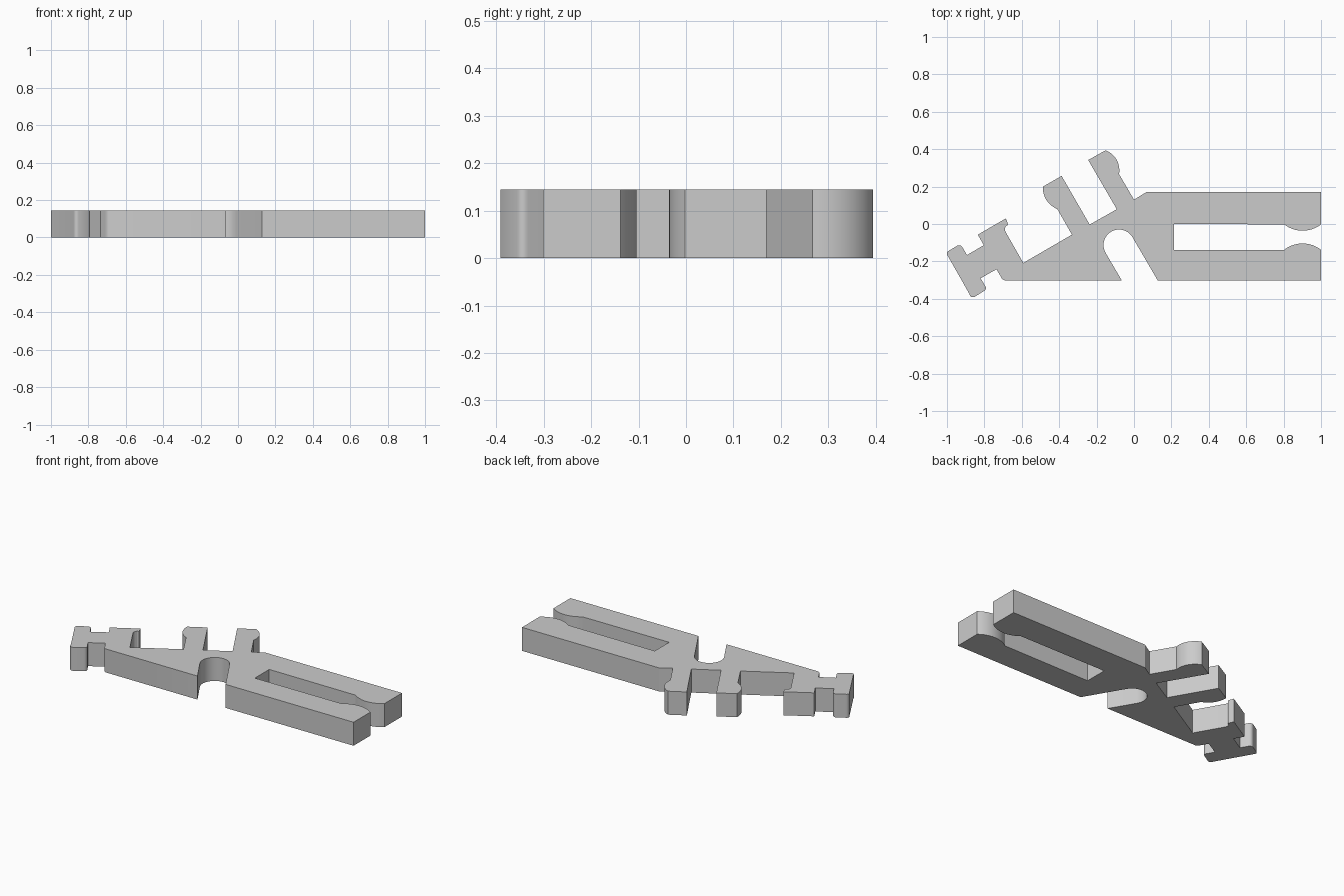
import bpy, bmesh, math
from mathutils import Vector

THICKNESS = 0.145
JAW_AXIS = -0.07

cube = bpy.data.objects.get("Cube")
if cube:
    bpy.data.objects.remove(cube, do_unlink=True)


def arc(start, via, end, steps=12):
    """Points on the circular arc from start to end that passes through via."""
    a, b, c = Vector(start), Vector(via), Vector(end)
    u, v = b - a, c - a
    d = 2 * u.cross(v)
    centre = a + Vector((v.y * u.dot(u) - u.y * v.dot(v),
                         u.x * v.dot(v) - v.x * u.dot(u))) / d
    spoke = a - centre
    first = math.atan2(spoke.y, spoke.x)
    last = math.atan2(c.y - centre.y, c.x - centre.x)
    turn = (last - first) % math.tau
    if d < 0:
        turn -= math.tau
    radius = spoke.length
    return [(centre.x + radius * math.cos(first + turn * i / steps),
             centre.y + radius * math.sin(first + turn * i / steps))
            for i in range(steps + 1)]


def mirror_jaw(points):
    """Reflect points across the slot axis and reverse their order."""
    return [(x, 2 * JAW_AXIS - y) for x, y in reversed(points)]


def make_material(name, colour):
    material = bpy.data.materials.new(name)
    material.use_nodes = True
    material.diffuse_color = colour
    material.node_tree.nodes["Principled BSDF"].inputs["Base Color"].default_value = colour
    return material


def extrude_outline(name, outline, height, material):
    """Turn a flat closed outline into a solid plate standing on the ground."""
    bm = bmesh.new()
    base = bm.faces.new([bm.verts.new((x, y, 0)) for x, y in outline])
    grown = bmesh.ops.extrude_face_region(bm, geom=[base], use_keep_orig=True)
    top = [v for v in grown["geom"] if isinstance(v, bmesh.types.BMVert)]
    bmesh.ops.translate(bm, verts=top, vec=(0, 0, height))
    bmesh.ops.recalc_face_normals(bm, faces=bm.faces[:])
    mesh = bpy.data.meshes.new(name)
    bm.to_mesh(mesh)
    bm.free()
    mesh.materials.append(material)
    plate = bpy.data.objects.new(name, mesh)
    bpy.context.collection.objects.link(plate)
    bpy.context.view_layer.objects.active = plate
    plate.select_set(True)
    bpy.ops.object.shade_smooth_by_angle(angle=math.radians(30))
    return plate


# Clamp jaws: the lower finger with its rounded bump, mirrored for the upper one
lower_jaw = arc((1, -0.138), (0.9, -0.104), (0.803, -0.138)) + [(0.213, -0.14)]
jaws = [(1, -0.302)] + lower_jaw + mirror_jaw(lower_jaw) + [(1, 0.17)]

# Shoulder behind the jaws and the two slanted prongs with hooked tips
shoulder = [(0.065, 0.17), (0, 0.13)]
inner_prong = (arc((-0.08, 0.267), (-0.094, 0.345), (-0.152, 0.394))
               + [(-0.245, 0.342), (-0.092, 0.079)])
outer_prong = ([(-0.237, -0.003), (-0.387, 0.257)]
               + arc((-0.487, 0.2), (-0.467, 0.126), (-0.41, 0.08))
               + [(-0.332, -0.057)])

# Sloping arm, tail hook and the small head at the far end
tail_hook = ([(-0.592, -0.208)]
             + arc((-0.685, -0.045), (-0.69, -0.02), (-0.672, -0.005), 4)
             + [(-0.685, 0.03), (-0.835, -0.057), (-0.803, -0.113)])
head = ([(-0.893, -0.166)]
        + arc((-0.918, -0.123), (-0.93, -0.114), (-0.947, -0.117), 4)
        + arc((-0.99, -0.143), (-1, -0.153), (-0.997, -0.168), 4)
        + arc((-0.88, -0.374), (-0.866, -0.391), (-0.853, -0.39), 4)
        + arc((-0.8, -0.357), (-0.792, -0.347), (-0.795, -0.333), 4)
        + [(-0.82, -0.29)])
heel = [(-0.735, -0.242)] + arc((-0.712, -0.282), (-0.704, -0.294), (-0.69, -0.302), 4)

# Rounded notch cut into the underside of the body
notch = ([(-0.065, -0.302)]
         + arc((-0.152, -0.154), (-0.122, -0.041), (-0.008, -0.071), 20)
         + [(0.127, -0.302)])

grey = make_material("plain grey", (0.6, 0.6, 0.6, 1))
outline = jaws + shoulder + inner_prong + outer_prong + tail_hook + head + heel + notch
extrude_outline("clip_body", outline, THICKNESS, grey)
